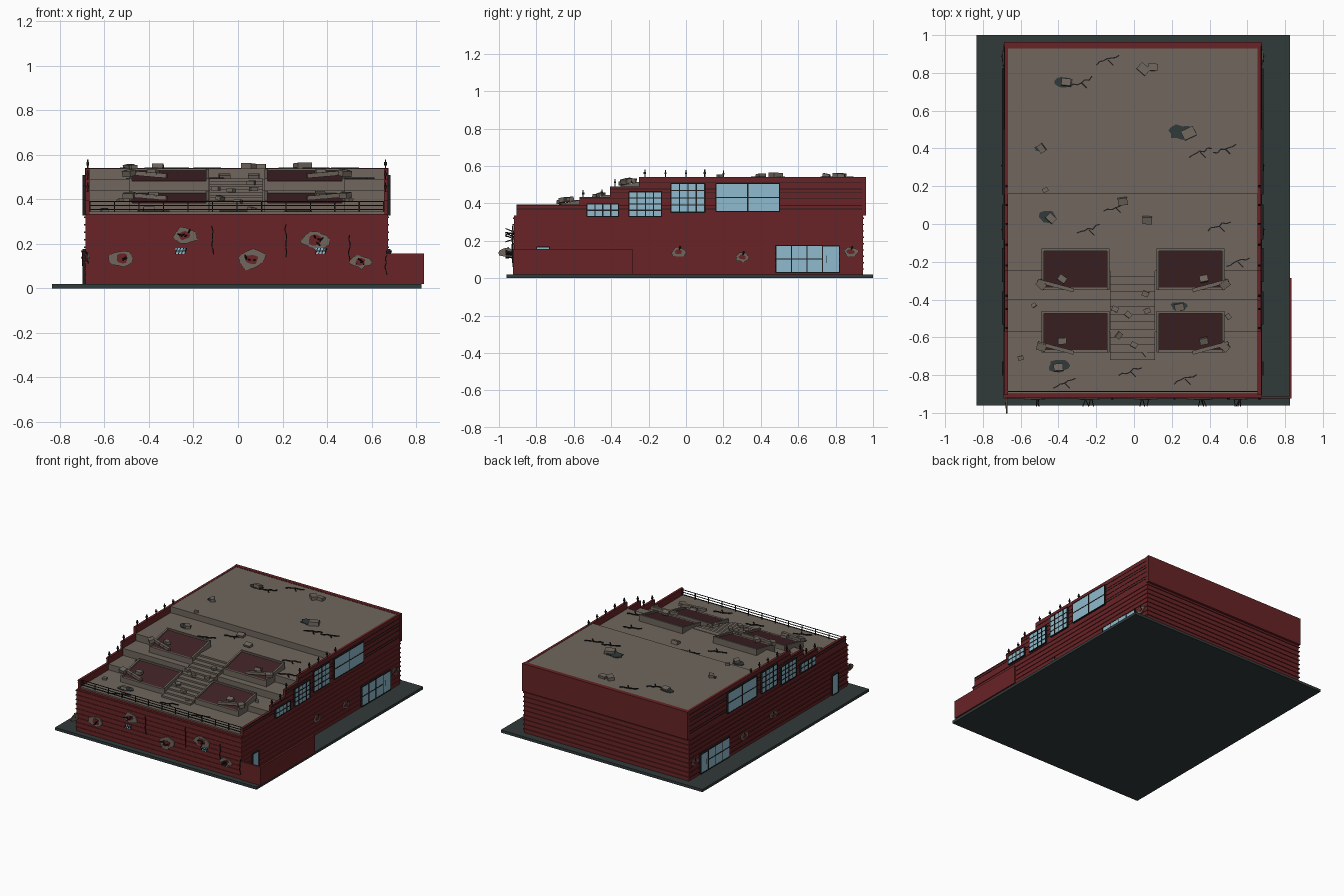
import bpy, bmesh, math, random
from mathutils import Vector, Matrix

random.seed(4)
cube = bpy.data.objects.get("Cube")
if cube:
    bpy.data.objects.remove(cube)


def material(name, rgb):
    m = bpy.data.materials.new(name)
    m.use_nodes = True
    m.diffuse_color = (*rgb, 1)
    bsdf = next(n for n in m.node_tree.nodes if n.type == 'BSDF_PRINCIPLED')
    bsdf.inputs["Base Color"].default_value = (*rgb, 1)
    return m


RED = material("brick red", (0.14, 0.017, 0.019))
ROOF = material("dusty brown", (0.16, 0.134, 0.11))
SLATE = material("dark slate", (0.031, 0.042, 0.042))
GLASS = material("pale blue glass", (0.28, 0.5, 0.62))
MAROON = material("dark maroon", (0.05, 0.016, 0.019))
BLACK = material("near black", (0.013, 0.012, 0.012))


class Part:
    """Collects simple solids into one named object."""
    def __init__(self, name, mat):
        self.name, self.mat, self.bm = name, mat, bmesh.new()

    def box(self, x0, x1, y0, y1, z0, z1):
        lo, hi = Vector((x0, y0, z0)), Vector((x1, y1, z1))
        m = Matrix.Translation((lo + hi) / 2) @ Matrix.Diagonal((*(hi - lo), 1))
        bmesh.ops.create_cube(self.bm, size=1, matrix=m)

    def stick(self, a, b, w):
        a, b = Vector(a), Vector(b)
        d = b - a
        m = Matrix.Translation((a + b) / 2) @ d.to_track_quat('Z', 'Y').to_matrix().to_4x4()
        bmesh.ops.create_cube(self.bm, size=1, matrix=m @ Matrix.Diagonal((w, w, d.length, 1)))

    def chunk(self, p, size):
        turn = Matrix.Rotation(random.uniform(-1, 1), 4, 'Z') @ Matrix.Rotation(random.uniform(-.3, .3), 4, 'X')
        m = Matrix.Translation(p) @ turn @ Matrix.Diagonal((size, size * .75, size * .5, 1))
        bmesh.ops.create_cube(self.bm, size=1, matrix=m)

    def prism(self, pts, offset):
        face = self.bm.faces.new([self.bm.verts.new(p) for p in pts])
        ext = bmesh.ops.extrude_face_region(self.bm, geom=[face])
        verts = [v for v in ext['geom'] if isinstance(v, bmesh.types.BMVert)]
        bmesh.ops.translate(self.bm, vec=offset, verts=verts)

    def slab_profile(self, yz, x0, x1):
        self.prism([(x0, y, z) for y, z in yz], (x1 - x0, 0, 0))

    def ragged(self, c, u, v, ru, rv, depth, n=13):
        """Irregular plate in the plane of u and v."""
        c, u, v = Vector(c), Vector(u), Vector(v)
        pts = []
        for i in range(n):
            a, r = math.tau * i / n, random.uniform(.72, 1.08)
            pts.append(c + u * ru * r * math.cos(a) + v * rv * r * math.sin(a))
        self.prism(pts, u.cross(v) * depth)

    def crack(self, a, b, wobble, w=.006, n=6):
        a, b = Vector(a), Vector(b)
        side = Vector((1, 0, 0)) if abs(b.z - a.z) > .05 else Vector((a.y - b.y, b.x - a.x, 0)).normalized()
        pts = [a.lerp(b, i / n) + side * random.uniform(-wobble, wobble) for i in range(n + 1)]
        for p, q in zip(pts, pts[1:]):
            self.stick(p, q, w)

    def done(self):
        bmesh.ops.recalc_face_normals(self.bm, faces=self.bm.faces)
        me = bpy.data.meshes.new(self.name)
        self.bm.to_mesh(me)
        self.bm.free()
        me.materials.append(self.mat)
        bpy.context.collection.objects.link(bpy.data.objects.new(self.name, me))


def roof_z(y):
    for edge, z in ((.16, .538), (-.25, .492), (-.40, .44), (-.57, .388)):
        if y >= edge:
            return z
    return .345


# Ground slab
p = Part("ground_slab", SLATE)
p.box(-.835, .825, -.96, 1, 0, .02)
p.done()

# Terraced roof
p = Part("terraced_roof", ROOF)
outline = [(-.9, .02), (-.9, .345)]
for y in (-.57, -.40, -.25, .16):
    outline += [(y, roof_z(y - .01)), (y, roof_z(y))]
p.slab_profile(outline + [(.94, .538), (.94, .02)], -.675, .66)
p.done()

# Outer walls with stepped side parapets
p = Part("outer_walls", RED)
steps = [(-.92, .02), (-.92, .33), (-.905, .33), (-.905, .395), (-.57, .395), (-.57, .435), (-.405, .435),
         (-.405, .49), (-.25, .49), (-.25, .54), (.945, .54), (.945, .02)]
p.slab_profile(steps, -.685, -.667)
p.slab_profile(steps, .655, .673)
p.box(-.68, .67, -.92, -.89, .02, .335)
p.box(-.68, .67, .93, .945, .02, .54)
p.box(-.688, .676, .94, .963, .335, .541)
p.done()

# Horizontal boards round the lower walls
p = Part("lower_boards", RED)
for i in range(9):
    z = .045 + i * .034
    p.box(-.691, .678, -.924, .951, z, z + .007)
p.done()
p = Part("upper_boards", BLACK)
for z, y in ((.368, -.905), (.386, -.905), (.422, -.57), (.455, -.405), (.475, -.405), (.508, -.25)):
    p.box(-.687, -.684, y, .94, z, z + .004)
    p.box(.672, .675, y, .94, z, z + .004)
p.done()

# Low wall beside the right-hand passage
p = Part("passage_wall", RED)
p.box(.82, .835, -.92, -.285, .02, .157)
p.box(.67, .835, -.925, -.912, .02, .157)
p.done()

# Side windows and doors: y range, z range, columns, rows
glass, bars = Part("window_glass", GLASS), Part("window_bars", BLACK)
windows = [(-.53, -.36, .33, .396, 4, 2), (-.305, -.13, .33, .462, 4, 4), (-.08, .1, .352, .507, 4, 4),
           (.16, .5, .357, .507, 2, 2), (.48, .73, .03, .175, 3, 2), (.73, .82, .03, .172, 1, 1),
           (-.8, -.73, .022, .166, 1, 1)]
for y0, y1, z0, z1, cols, rows in windows:
    for x in (-.692, .68):
        glass.box(x - .004, x + .004, y0, y1, z0, z1)
        for i in range(cols + 1):
            y = y0 + (y1 - y0) * i / cols
            bars.box(x - .006, x + .006, y - .003, y + .003, z0, z1)
        for j in range(rows + 1):
            z = z0 + (z1 - z0) * j / rows
            bars.box(x - .006, x + .006, y0, y1, z - .003, z + .003)
for x in (-.692, .68):
    bars.box(x - .006, x + .006, .75, .755, .08, .12)
# Small broken glass panes at the front
for x, z in ((-.26, .168), (.37, .168)):
    glass.box(x - .022, x + .022, -.929, -.92, z - .013, z + .013)
    for i in range(4):
        bars.stick((x - .022 + i * .014, -.93, z - .014), (x - .012 + i * .014, -.93, z + .014), .004)
    bars.box(x - .022, x + .022, -.931, -.925, z - .002, z + .002)
glass.done()
bars.done()

# Stairs between the terraces
p = Part("stairs", ROOF)
for i in range(12):
    p.box(-.127, .112, -.72 + i * .04, -.24, .345 + i * .0125, .345 + (i + 1) * .0125)
p.done()

# Four seating bays with sloped dark panels
frame, panel = Part("bay_frames", ROOF), Part("bay_panels", MAROON)
for x0, x1 in ((-.49, -.13), (.12, .48)):
    for y0, z in ((-.68, .345), (-.35, .445)):
        y1 = y0 + .22
        frame.box(x0, x1, y0, y0 + .013, z - .03, z + .038)
        frame.box(x0, x1, y1 - .013, y1, z - .03, z + .095)
        for x in (x0, x1 - .013):
            frame.slab_profile([(y0, z - .03), (y0, z + .05), (y1, z + .095), (y1, z - .03)], x, x + .013)
        panel.slab_profile([(y0 + .01, z), (y0 + .01, z + .037), (y1 - .01, z + .085), (y1 - .01, z)],
                           x0 + .012, x1 - .012)
frame.done()
panel.done()

# Front railing and parapet posts
p = Part("railing", BLACK)
for z in (.355, .372, .39):
    p.stick((-.665, -.887, z), (.655, -.887, z), .004)
for i in range(13):
    x = -.665 + i * .11
    p.stick((x, -.887, .335), (x, -.887, .392), .005)
for y, z in ((-.55, .47), (-.45, .475), (-.38, .53), (-.22, .58), (-.11, .578), (0, .578), (.1, .58), (.2, .575)):
    for x in (-.675, .663):
        p.stick((x, y, z - .09), (x, y, z), .006)
        p.box(x - .006, x + .006, y - .006, y + .006, z - .022, z - .012)
p.done()

# Blast marks on the walls, with bent bars
ring, core, rods = Part("blast_rims", ROOF), Part("blast_cores", RED), Part("bent_bars", BLACK)
front = [(-.52, .135, .062), (-.24, .238, .06), (.06, .13, .07), (.345, .218, .068), (.55, .12, .048)]
for x, z, r in front:
    ring.ragged((x, -.922, z), (1, 0, 0), (0, 0, 1), r, r * .7, .007)
    core.ragged((x, -.928, z), (1, 0, 0), (0, 0, 1), r * .5, r * .36, .004)
    for i in range(4):
        s = Vector((x + random.uniform(-.02, .02), -.92, z + random.uniform(-.01, .01)))
        rods.stick(s, s + Vector((random.uniform(-.02, .02), -.045, random.uniform(-.02, .02))), .005)
for y, z in ((-.04, .14), (.3, .112), (.88, .14), (-.96, .135)):
    for x, d in ((.677, 1), (-.69, -1)):
        if y < -.9:
            if d > 0:
                continue
            x = -.67
        ring.ragged((x, y, z), (0, d, 0), (0, 0, 1), .042, .028, .007)
        core.ragged((x + d * .006, y, z), (0, d, 0), (0, 0, 1), .021, .015, .004)
        rods.stick((x, y, z), (x + d * .012, y + .01, z + .03), .005)
for x, z0, z1 in ((-.115, .15, .28), (.212, .14, .29), (.5, .12, .24), (.665, .06, .17)):
    rods.crack((x, -.926, z0), (x, -.926, z1), .006, .005)
ring.done()
core.done()
rods.done()

# Scorch patches, roof cracks and loose rubble
p = Part("scorch_patches", SLATE)
for x, y, r in ((-.37, .75, .05), (-.46, .04, .055), (.25, .485, .075), (-.4, -.75, .06), (.24, -.435, .045),
                (-.5, .4, .03)):
    p.ragged((x, y, roof_z(y)), (1, 0, 0), (0, 1, 0), r, r * .6, .005)
p.done()
p = Part("roof_cracks", BLACK)
for x, y in ((-.14, .87), (-.28, .75), (.35, .38), (.48, .4), (.45, -.01), (-.24, -.03), (-.1, .09),
             (.55, -.2), (-.37, -.84), (-.02, -.78), (.27, -.82)):
    z = roof_z(y) + .003
    p.crack((x - .06, y - .025, z), (x + .06, y + .025, z), .008)
    p.stick((x, y, z), (x + .03, y - .03, z), .006)
p.done()
p = Part("rubble", ROOF)
for x, y, s in ((.29, .48, .07), (.05, .82, .06), (.1, .83, .05), (-.36, .75, .05), (-.49, .4, .045),
                (-.47, .18, .03), (-.44, .03, .05), (-.06, .12, .05), (.07, .02, .05), (-.4, -.76, .05),
                (-.6, -.71, .03), (.24, -.44, .05), (.5, -.49, .03), (-.53, -.43, .025), (.06, -.68, .04)):
    p.chunk((x, y, roof_z(y) + .008), s)
for x, y in ((-.1, -.45), (.06, -.37), (-.03, -.48), (.07, -.46), (-.08, -.59), (0, -.64)):
    p.chunk((x, y, .355 + (y + .72) * .3125 + .01), .035)
# Fallen beams and blocks on the bay corners
for x, d in ((-.43, 1), (.42, -1)):
    for y, z in ((-.66, .4), (-.33, .5)):
        for i in range(4):
            a = Vector((x - d * .08 + d * i * .045, y + .03 - .012 * i, z + .022 - i * .004))
            p.stick(a, a + Vector((d * .055, -.016, -.004)), .02)
        p.chunk((x + d * .05, y + .04, z + .022), .045)
        p.chunk((x - d * .06, y + .01, z + .018), .05)
p.done()
